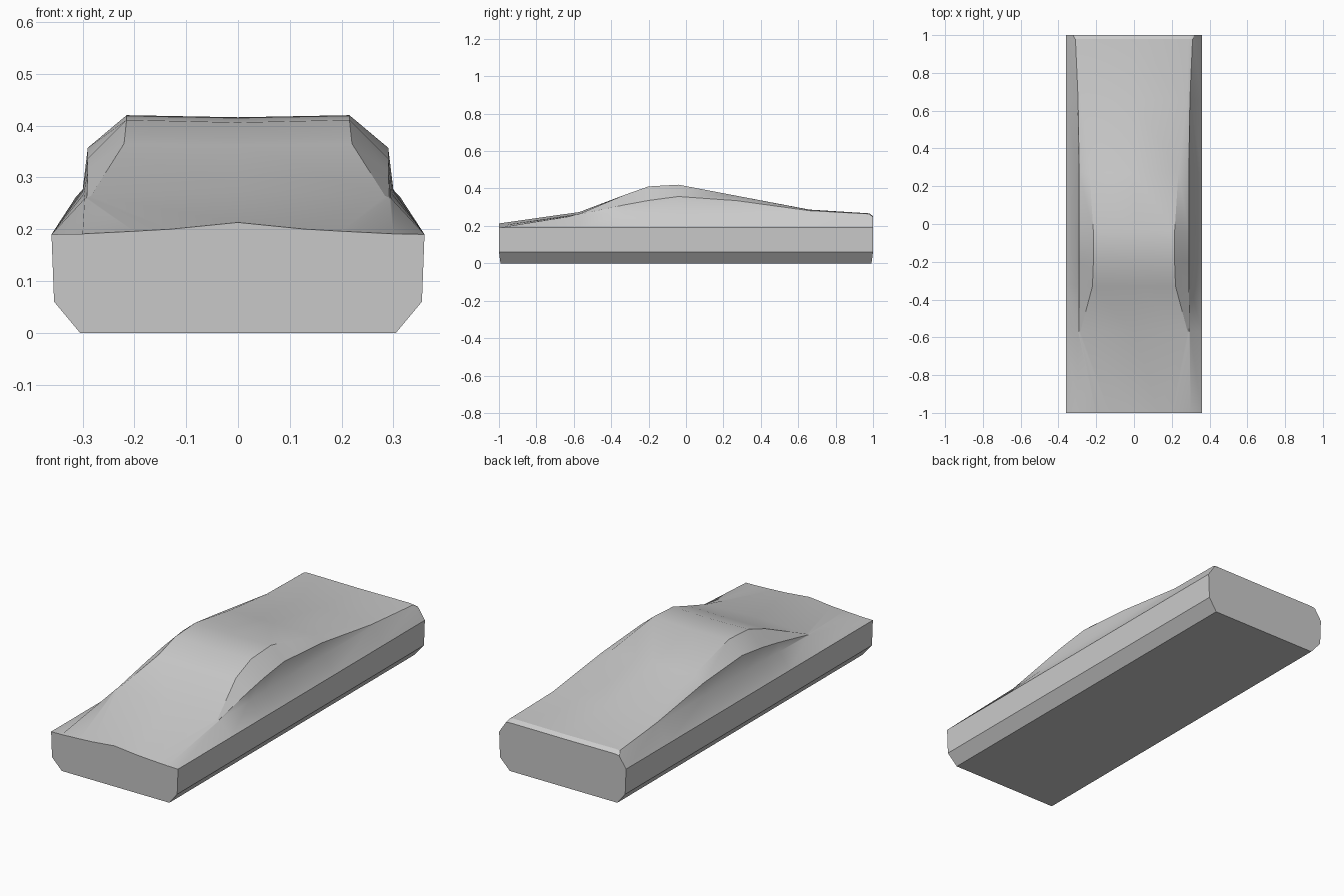
import bpy, bmesh, math

if "Cube" in bpy.data.objects:
    bpy.data.objects.remove(bpy.data.objects["Cube"])

# Half cross-section stations: y, waist (x,z), shoulder (x,z), roof edge (x,z), centre z
STATIONS = [
    (-1.00, (.300, .191), (.200, .196), (.130, .200), .213),
    (-0.57, (.296, .259), (.292, .261), (.284, .264), .274),
    (-0.33, (.298, .268), (.290, .312), (.220, .365), .362),
    (-0.20, (.300, .272), (.290, .336), (.215, .411), .406),
    (-0.04, (.300, .275), (.290, .357), (.215, .420), .416),
    (0.27, (.299, .276), (.290, .335), (.235, .361), .360),
    (0.66, (.300, .275), (.296, .281), (.280, .286), .287),
    (0.98, (.313, .262), (.310, .264), (.290, .267), .265),
    (1.00, (.322, .247), (.318, .249), (.295, .252), .251),
]
# Constant lower body: underside, sill, beltline
LOWER = [(.305, 0), (.355, .06), (.36, .19)]


def section(bm, y, waist, shoulder, roof, centre):
    half = LOWER + [waist, shoulder, roof]
    ring = half + [(0, centre)] + [(-x, z) for x, z in reversed(half)]
    verts = []
    for x, z in ring:
        # ends tuck in slightly at the underside
        yy = y * .992 if abs(y) == 1 and z == 0 else y
        verts.append(bm.verts.new((x, yy, z)))
    return verts


# Car body lofted through the stations
bm = bmesh.new()
rings = [section(bm, *s) for s in STATIONS]
for a, b in zip(rings, rings[1:]):
    n = len(a)
    for i in range(n):
        j = (i + 1) % n
        bm.faces.new((a[i], a[j], b[j], b[i]))
bm.faces.new(rings[0])
bm.faces.new(rings[-1])
bmesh.ops.recalc_face_normals(bm, faces=bm.faces)

mesh = bpy.data.meshes.new("car_body")
bm.to_mesh(mesh)
bm.free()
body = bpy.data.objects.new("car_body", mesh)
bpy.context.collection.objects.link(body)

# Smooth panels, sharp creases
bpy.context.view_layer.objects.active = body
body.select_set(True)
bpy.ops.object.shade_smooth_by_angle(angle=math.radians(30))
